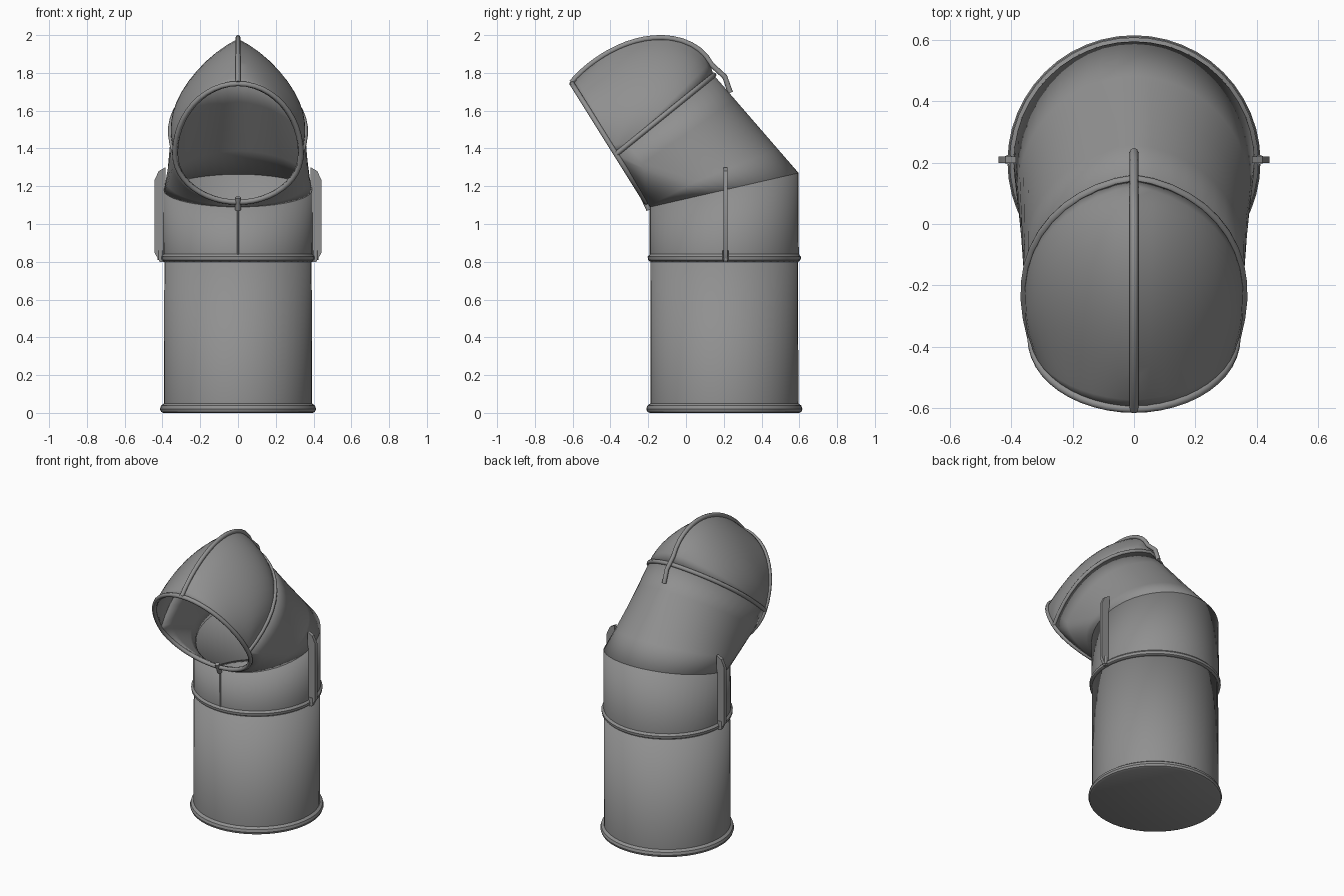
import bpy
import bmesh
from math import sin, cos, pi, radians
from mathutils import Vector

cube = bpy.data.objects.get("Cube")
if cube:
    bpy.data.objects.remove(cube)

metal = bpy.data.materials.new("grey metal")
metal.use_nodes = True
GREY = (0.28, 0.28, 0.28, 1)
metal.diffuse_color = GREY
metal.node_tree.nodes["Principled BSDF"].inputs["Base Color"].default_value = GREY

SIDES = 48
HALF = SIDES // 2
PIPE_Y = 0.203
HINGE = Vector((0, -0.37, 1.37))   # where collar seam and mouth meet
SEAM_ANGLE, MOUTH_ANGLE = radians(39), radians(122)


def finish(obj, angle=35):
    bpy.ops.object.select_all(action='DESELECT')
    obj.select_set(True)
    bpy.context.view_layer.objects.active = obj
    if obj.type == 'CURVE':
        bpy.ops.object.convert(target='MESH')
        obj = bpy.context.object
    bpy.ops.object.shade_smooth_by_angle(angle=radians(angle))
    return obj


def mesh_object(name, bm):
    mesh = bpy.data.meshes.new(name)
    bm.to_mesh(mesh)
    bm.free()
    mesh.materials.append(metal)
    obj = bpy.data.objects.new(name, mesh)
    bpy.context.collection.objects.link(obj)
    return obj


def loft(name, rings, closed=True, cap=False, wall=0.018):
    """Skin a list of equal point rows and give the skin a wall."""
    bm = bmesh.new()
    rows = [[bm.verts.new(p) for p in ring] for ring in rings]
    n = len(rows[0])
    for low, high in zip(rows, rows[1:]):
        for j in range(n if closed else n - 1):
            k = (j + 1) % n
            bm.faces.new((low[j], low[k], high[k], high[j]))
    if cap:
        bm.faces.new(rows[0][::-1])
    bmesh.ops.remove_doubles(bm, verts=bm.verts, dist=0.0005)
    obj = mesh_object(name, bm)
    solid = obj.modifiers.new("wall", 'SOLIDIFY')
    solid.thickness = wall
    solid.offset = -1
    return finish(obj)


def bead(name, points, radius, closed=False):
    """Round bead running along a path."""
    curve = bpy.data.curves.new(name, 'CURVE')
    curve.dimensions = '3D'
    curve.bevel_depth = radius
    curve.bevel_resolution = 2
    curve.use_fill_caps = True
    spline = curve.splines.new('POLY')
    spline.points.add(len(points) - 1)
    for sp, p in zip(spline.points, points):
        sp.co = (*p, 1)
    spline.use_cyclic_u = closed
    curve.materials.append(metal)
    obj = bpy.data.objects.new(name, curve)
    bpy.context.collection.objects.link(obj)
    return finish(obj, 50)


def pipe_ring(radius, z, tilt=0.0):
    angles = [2 * pi * i / SIDES for i in range(SIDES)]
    return [(radius * cos(a), PIPE_Y + radius * sin(a), z + tilt * sin(a)) for a in angles]


def hinge_point(x, reach, angle):
    return HINGE + Vector((x, reach * cos(angle), reach * sin(angle)))


def ridge_reach(s):
    return 0.665 - 0.225 * s + 0.75 * s * (1 - s) ** 3


def hood_angle(s):
    return SEAM_ANGLE + s * (MOUTH_ANGLE - SEAM_ANGLE)


def hood_arch(s):
    """Arch of the hood, s = 0 at the collar seam and 1 at the mouth."""
    pinch = 0.1 * (1 - s) + 1.2 * s * (1 - s)
    bulge = 0.13 * (1 - s * s)
    arch = []
    for i in range(HALF + 1):
        t = pi * i / HALF
        x = cos(t) * (0.335 + bulge * sin(t))
        reach = ridge_reach(s) * (sin(t) - pinch * sin(t) * abs(cos(t)))
        arch.append(hinge_point(x, reach, hood_angle(s)))
    return arch


# Lower half of the mouth, running from -x round to +x
lower_mouth = [hinge_point(0.335 * cos(a), 0.3 * sin(a), MOUTH_ANGLE)
               for a in (pi + pi * i / HALF for i in range(1, HALF))]

# Straight pipe with a rolled foot, and the sleeve above it
loft("lower_pipe", [pipe_ring(r, z) for r, z in (
    (0.395, 0), (0.408, 0.006), (0.413, 0.02), (0.408, 0.038),
    (0.392, 0.05), (0.39, 0.82))], cap=True)
loft("sleeve", [pipe_ring(0.392, 0.8), pipe_ring(0.404, 0.81),
                pipe_ring(0.406, 0.827), pipe_ring(0.394, 0.84),
                pipe_ring(0.393, 1.18, 0.09)])

# Leaning neck between the mitre and the seam
mitre = [Vector(p) for p in pipe_ring(0.393, 1.18, 0.09)]
neck_top = hood_arch(0) + lower_mouth
loft("leaning_neck", [[a.lerp(b, f) for a, b in zip(mitre, neck_top)]
                      for f in (0, 0.25, 0.5, 0.75, 1)])

# Pointed hood
loft("hood", [hood_arch(i / 16) for i in range(17)], closed=False)

# Beads along the collar seam, the mouth and the ridge
bead("collar_seam", hood_arch(0), 0.014)
bead("mouth_rim", hood_arch(1) + lower_mouth, 0.014, closed=True)
ridge = [Vector((0, 0.235, 1.695)), Vector((0, 0.205, 1.78))]
ridge += [hinge_point(0, ridge_reach(i / 20) + 0.006, hood_angle(i / 20))
          for i in range(1, 21)]
bead("ridge_bead", ridge, 0.014)

# Small seam and tab below the mouth
bead("front_seam", [(0, PIPE_Y - 0.392, z) for z in (0.83, 1.09)], 0.005)
bead("mouth_tab", [(0, -0.195, 1.075), (0, -0.225, 1.14)], 0.015)

# Upright fins on both sides of the sleeve
outline = ((0.385, 0.8), (0.415, 0.8), (0.443, 0.85),
           (0.443, 1.23), (0.42, 1.28), (0.385, 1.3))
for name, side in (("left_fin", 1), ("right_fin", -1)):
    bm = bmesh.new()
    face = bm.faces.new([bm.verts.new((side * x, PIPE_Y - 0.004, z)) for x, z in outline])
    out = bmesh.ops.extrude_face_region(bm, geom=[face])
    moved = [v for v in out["geom"] if isinstance(v, bmesh.types.BMVert)]
    bmesh.ops.translate(bm, verts=moved, vec=(0, 0.022, 0))
    bmesh.ops.recalc_face_normals(bm, faces=bm.faces)
    finish(mesh_object(name, bm))
    bead(name + "_foot", [(side * 0.41, PIPE_Y + 0.007, z) for z in (0.81, 0.86)], 0.016)
